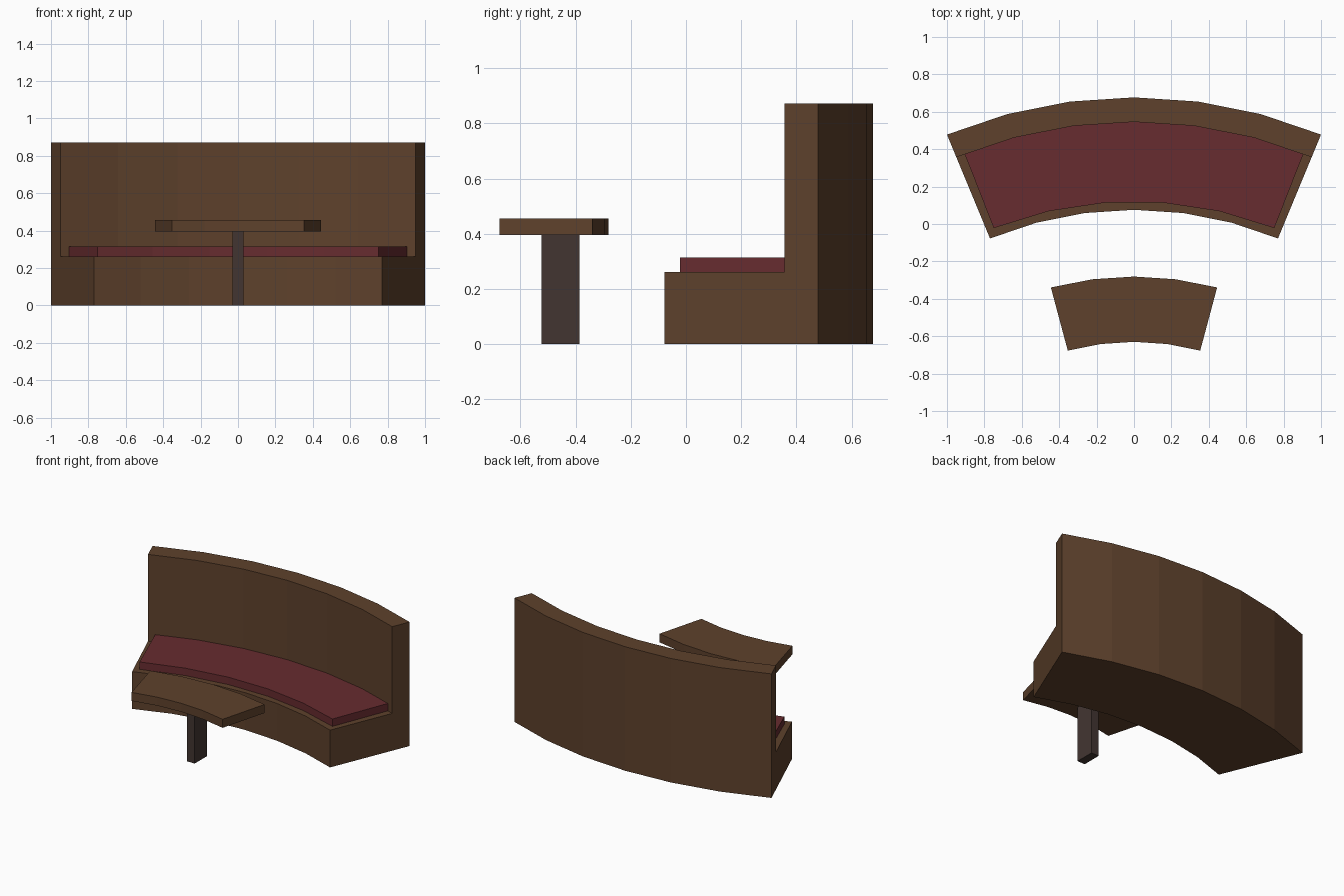
import bpy, bmesh, math

if "Cube" in bpy.data.objects:
    bpy.data.objects.remove(bpy.data.objects["Cube"])


def material(name, rgb):
    m = bpy.data.materials.new(name)
    m.diffuse_color = (*rgb, 1)
    m.use_nodes = True
    m.node_tree.nodes["Principled BSDF"].inputs["Base Color"].default_value = m.diffuse_color
    return m


wood = material("brown wood", (0.112, 0.053, 0.025))
fabric = material("wine red fabric", (0.135, 0.025, 0.029))
metal = material("dark metal", (0.055, 0.036, 0.031))


def arc_sweep(name, profile, centre_y, half_angle, segments, mat):
    """Sweep a closed (radius, z) profile around a vertical axis at (0, centre_y)."""
    bm = bmesh.new()
    rings = []
    for i in range(segments + 1):
        a = math.radians(half_angle) * (2 * i / segments - 1)
        rings.append([bm.verts.new((r * math.sin(a), centre_y + r * math.cos(a), z))
                      for r, z in profile])
    n = len(profile)
    for a, b in zip(rings, rings[1:]):
        for j in range(n):
            k = (j + 1) % n
            bm.faces.new((a[j], a[k], b[k], b[j]))
    bm.faces.new(rings[0])
    bm.faces.new(rings[-1][::-1])
    bmesh.ops.recalc_face_normals(bm, faces=bm.faces)
    mesh = bpy.data.meshes.new(name)
    bm.to_mesh(mesh)
    bm.free()
    mesh.materials.append(mat)
    obj = bpy.data.objects.new(name, mesh)
    bpy.context.collection.objects.link(obj)
    return obj


def rect(r0, r1, z0, z1):
    return [(r0, z0), (r1, z0), (r1, z1), (r0, z1)]


# Curved bench: L-shaped section with seat base and tall back
BENCH_Y = -1.936
arc_sweep("bench", [(2.012, 0), (2.613, 0), (2.613, 0.872), (2.482, 0.872),
                    (2.482, 0.262), (2.012, 0.262)], BENCH_Y, 22.5, 6, wood)

# Seat cushion, tucked slightly into the back
arc_sweep("seat_cushion", rect(2.056, 2.488, 0.262, 0.314), BENCH_Y, 21.4, 5, fabric)

# Curved table top
arc_sweep("table_top", rect(1.368, 1.717, 0.396, 0.456), -1.998, 15, 4, wood)

# Table leg
bpy.ops.mesh.primitive_cube_add(size=1, location=(0, -0.455, 0.198))
leg = bpy.context.object
leg.name = "table_leg"
leg.scale = (0.06, 0.138, 0.396)
leg.data.materials.append(metal)
